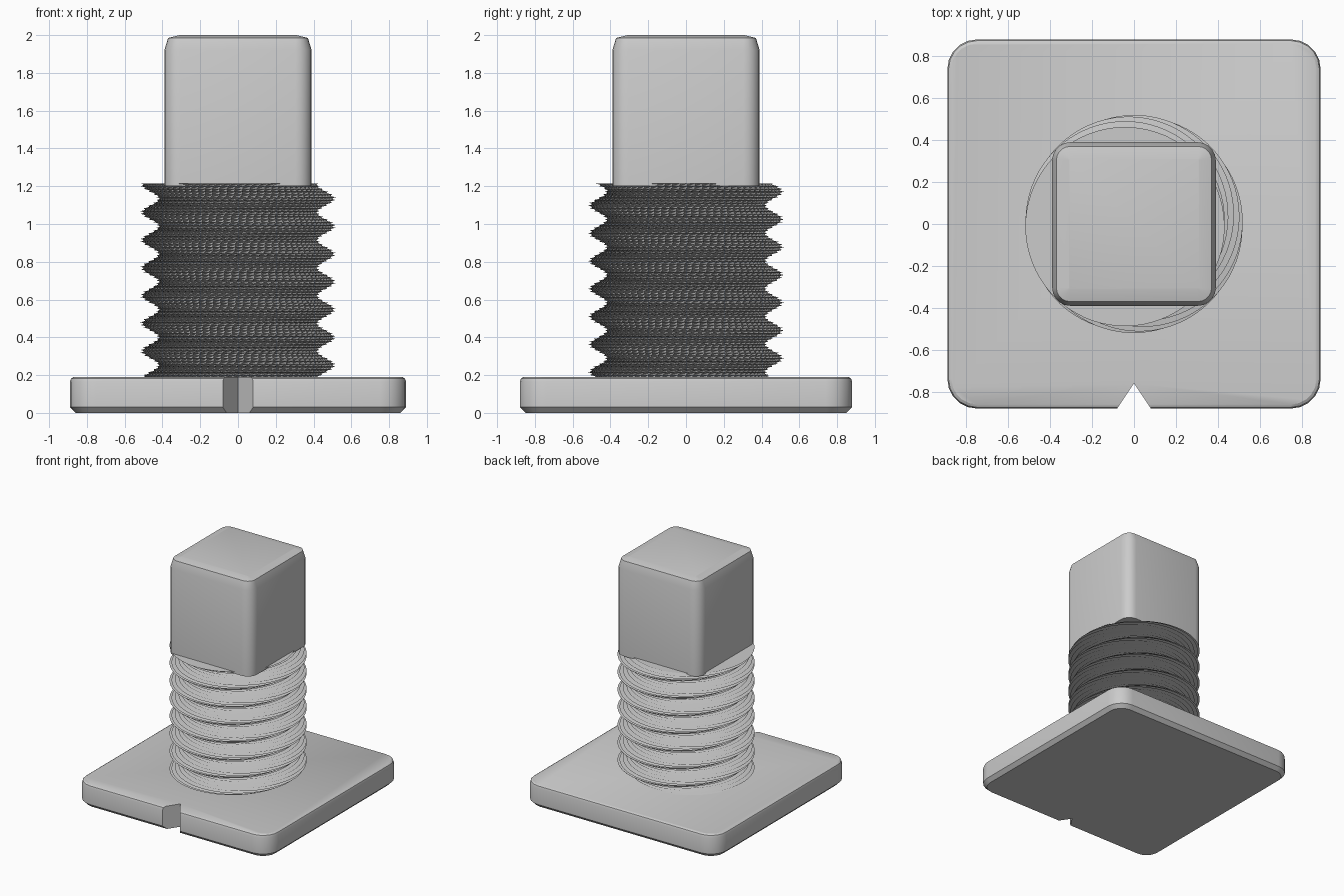
import bpy
import math

cube = bpy.data.objects.get("Cube")
if cube:
    bpy.data.objects.remove(cube, do_unlink=True)

GREY = (0.6, 0.6, 0.6, 1.0)
grey = bpy.data.materials.new("plain grey")
grey.use_nodes = True
grey.diffuse_color = GREY
grey.node_tree.nodes["Principled BSDF"].inputs["Base Color"].default_value = GREY


def rounded_loop(hx, hy, radius, inset, z, notch=None):
    """Counter-clockwise rounded rectangle, optionally with a V notch in front."""
    pts = []
    segs = 5
    for q, (sx, sy) in enumerate([(1, 1), (-1, 1), (-1, -1), (1, -1)]):
        for i in range(segs + 1):
            a = math.pi / 2 * (q + i / segs)
            pts.append((sx * (hx - radius) + (radius - inset) * math.cos(a),
                        sy * (hy - radius) + (radius - inset) * math.sin(a), z))
        if notch and q == 2:
            width, depth = notch
            w = width * (1 - inset / depth)
            pts += [(-w, inset - hy, z), (0, depth - hy, z), (w, inset - hy, z)]
    return pts


def loft(name, loops, triangles=False, angle=30):
    """Skin a stack of equal loops and close both ends."""
    n = len(loops[0])
    verts = [p for loop in loops for p in loop]
    faces = [list(reversed(range(n))), list(range(len(verts) - n, len(verts)))]
    for k in range(len(loops) - 1):
        for i in range(n):
            j = (i + 1) % n
            a, b, c, d = k * n + i, k * n + j, k * n + n + j, k * n + n + i
            faces += [(a, b, d), (b, c, d)] if triangles else [(a, b, c, d)]
    mesh = bpy.data.meshes.new(name)
    mesh.from_pydata(verts, [], faces)
    mesh.materials.append(grey)
    obj = bpy.data.objects.new(name, mesh)
    bpy.context.collection.objects.link(obj)
    bpy.ops.object.select_all(action='DESELECT')
    obj.select_set(True)
    bpy.context.view_layer.objects.active = obj
    bpy.ops.object.shade_smooth_by_angle(angle=math.radians(angle))
    return obj


# Square base plate with bevelled rims and a V notch in the front edge
base_profile = [(0, 0.03), (0.03, 0), (0.165, 0), (0.182, 0.006), (0.19, 0.02)]
loft("base_plate", [rounded_loop(0.89, 0.88, 0.14, d, z, (0.08, 0.12))
                    for z, d in base_profile])

# Square head with softened top rim
head_profile = [(1.2, 0), (1.92, 0), (1.985, 0.02), (2.0, 0.08)]
loft("square_head", [rounded_loop(0.39, 0.39, 0.085, d, z)
                     for z, d in head_profile])

# Threaded shaft: an off-centre disc twisted upward in coarse steps
RADIUS, OFFSET, PITCH, STEPS, SIDES = 0.475, 0.045, 0.147, 10, 72
TOP, CREST = 1.215, 1.135
rings = []
for k in range(71, -1, -1):
    z = TOP - k * PITCH / STEPS
    turn = math.tau * (z - CREST) / PITCH
    ring = []
    for i in range(SIDES):
        a = turn + math.tau * i / SIDES
        ring.append((OFFSET * math.cos(turn) + RADIUS * math.cos(a),
                     OFFSET * math.sin(turn) + RADIUS * math.sin(a), z))
    rings.append(ring)
loft("threaded_shaft", rings, triangles=True)
